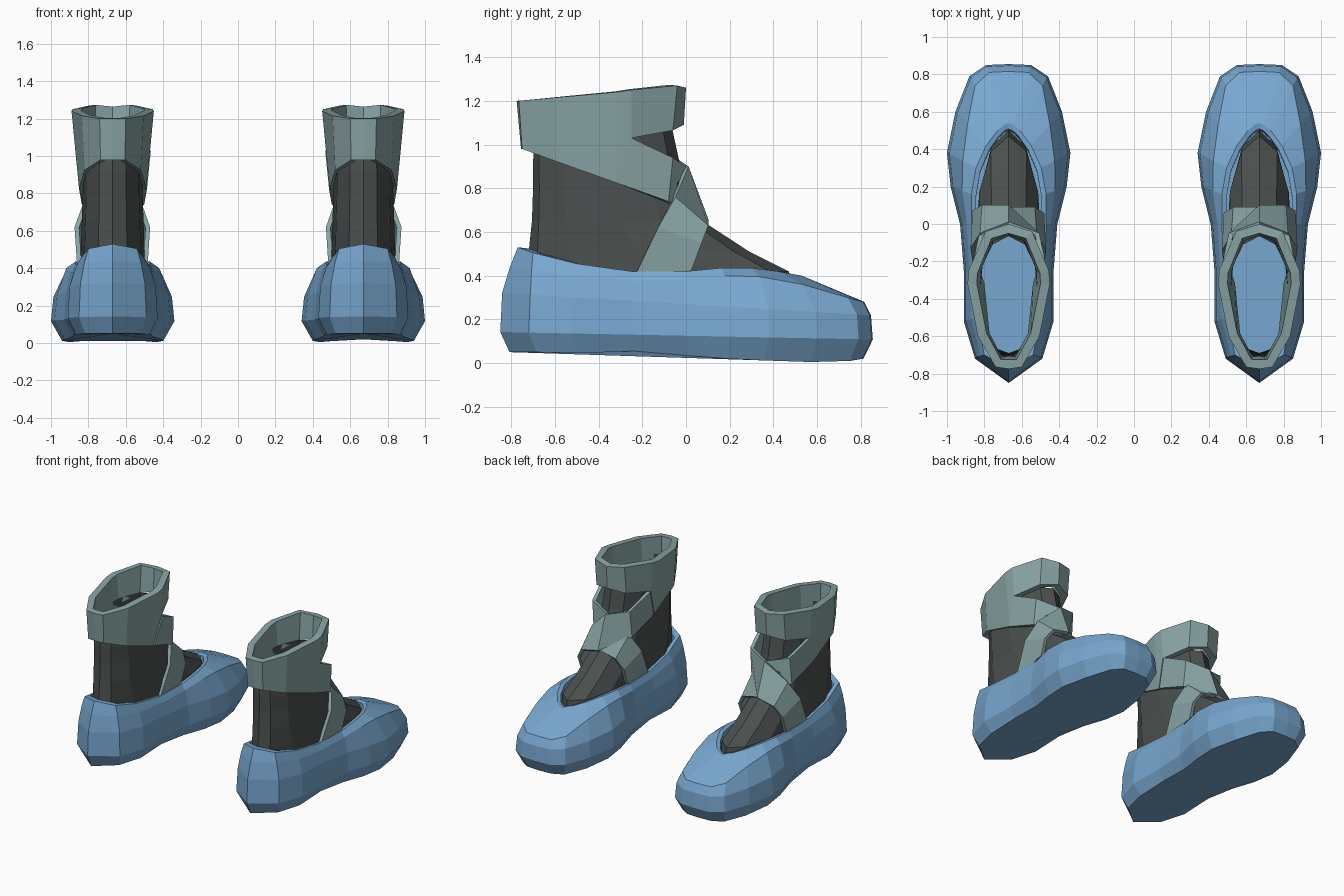
import bpy
import bmesh

if "Cube" in bpy.data.objects:
    bpy.data.objects.remove(bpy.data.objects["Cube"])

SIDE = 0.67  # distance of each shoe from the centre line


def material(name, colour):
    mat = bpy.data.materials.new(name)
    mat.use_nodes = True
    mat.diffuse_color = (*colour, 1)
    mat.node_tree.nodes["Principled BSDF"].inputs["Base Color"].default_value = (*colour, 1)
    return mat


BLUE = material("slipper blue", (0.19, 0.39, 0.63))
SAGE = material("ribbon sage", (0.25, 0.37, 0.37))
DARK = material("stocking charcoal", (0.07, 0.08, 0.078))


def loft(name, rows, mat, closed=True, cap_start=False, cap_end=False, thickness=0):
    """Bridge equal rows of points, then mirror the part for the other foot."""
    bm = bmesh.new()
    rings = [[bm.verts.new((x + SIDE, y, z)) for x, y, z in row] for row in rows]
    n = len(rings[0])
    for low, up in zip(rings, rings[1:]):
        for i in range(n if closed else n - 1):
            j = (i + 1) % n
            bm.faces.new((low[i], low[j], up[j], up[i]))
    if cap_start:
        bm.faces.new(rings[0][::-1])
    if cap_end:
        bm.faces.new(rings[-1])
    mesh = bpy.data.meshes.new(name)
    bm.to_mesh(mesh)
    bm.free()
    mesh.materials.append(mat)
    obj = bpy.data.objects.new(name, mesh)
    bpy.context.collection.objects.link(obj)
    if thickness:
        solid = obj.modifiers.new("thickness", "SOLIDIFY")
        solid.thickness = thickness
        solid.offset = -1
    obj.modifiers.new("other foot", "MIRROR").use_mirror_merge = False
    return obj


def full_ring(half):
    """Complete a half outline that runs from the heel to the toe."""
    return half + [(-x, y, z) for x, y, z in half[-2:0:-1]]


# Slipper stations, heel to toe:
# y, half width, sole z, shoulder blend, shoulder z, rim half width, rim y, rim z
stations = [
    (-0.85, 0.0, 0.05, 0.5, 0.44, 0.0, -0.77, 0.53),
    (-0.72, 0.18, 0.05, 0.5, 0.43, 0.13, -0.70, 0.505),
    (-0.52, 0.24, 0.045, 0.5, 0.40, 0.17, -0.50, 0.455),
    (-0.25, 0.24, 0.055, 0.5, 0.375, 0.19, -0.25, 0.42),
    (0.0, 0.26, 0.035, 0.5, 0.38, 0.20, 0.0, 0.42),
    (0.2, 0.31, 0.02, 0.5, 0.40, 0.20, 0.16, 0.435),
    (0.38, 0.33, 0.012, 0.5, 0.395, 0.175, 0.30, 0.435),
    (0.6, 0.285, 0.005, 0.35, 0.36, 0.12, 0.42, 0.42),
    (0.79, 0.21, 0.01, 0.15, 0.30, 0.06, 0.50, 0.405),
    (0.85, 0.12, 0.02, 0.1, 0.28, 0.025, 0.53, 0.40),
    (0.855, 0.0, 0.02, 0.1, 0.28, 0.0, 0.54, 0.395),
]
sole, welt, middle, shoulder, rim, lip, floor = ([] for _ in range(7))
for y, w, zs, t, zt, rw, ry, rz in stations:
    sole.append((w * 0.82, y * 0.95, zs))
    welt.append((w, y, 0.125 - 0.02 * y))
    mx, my, mz = w * 0.96, y * 0.99, 0.27 - 0.06 * y
    middle.append((mx, my, mz))
    shoulder.append((mx + (rw - mx) * t, my + (ry - my) * t, zt))
    rim.append((rw, ry, rz))
    lip.append((rw * 0.87, ry * 0.94, rz - 0.005))
    floor.append((rw * 0.87, ry * 0.92, 0.12))
loft("slipper", [full_ring(r) for r in (sole, welt, middle, shoulder, rim, lip, floor)],
     BLUE, cap_start=True, cap_end=True)

# Stocking: z, back y, front y, half width
plan = [(0, 0), (0.04, 0.45), (0.2, 0.88), (0.5, 1), (0.75, 0.9), (0.93, 0.55), (1, 0)]
levels = [
    (0.32, -0.71, 0.50, 0.165), (0.42, -0.725, 0.47, 0.175), (0.51, -0.72, 0.29, 0.17),
    (0.65, -0.705, 0.075, 0.165), (0.80, -0.70, 0.02, 0.16), (0.92, -0.70, -0.03, 0.16),
    (1.08, -0.69, -0.065, 0.155),
]
loft("stocking", [full_ring([(w * s, b + (f - b) * t, z) for t, s in plan])
                  for z, b, f, w in levels], DARK)

# Ankle cuff: x, y, top z, lower x, lower y, lower z
cuff = [
    (0.0, -0.775, 1.20, 0.0, -0.755, 0.98), (0.07, -0.765, 1.20, 0.065, -0.75, 0.98),
    (0.165, -0.60, 1.215, 0.15, -0.60, 0.925), (0.22, -0.32, 1.24, 0.18, -0.32, 0.825),
    (0.215, -0.25, 1.25, 0.2, -0.25, 1.03), (0.125, -0.04, 1.27, 0.125, -0.06, 1.065),
    (0.0, 0.0, 1.26, 0.0, -0.01, 1.09),
]
loft("ankle_cuff", [full_ring([c[3:] for c in cuff]), full_ring([c[:3] for c in cuff])],
     SAGE, thickness=0.05)

# Crossed ribbons: from the cuff, over the instep, down to the opposite rim
lower = [(0.18, -0.32, 0.825), (0.165, -0.08, 0.74), (0.0, 0.09, 0.66),
         (-0.14, 0.09, 0.63), (-0.19, 0.06, 0.55), (-0.185, 0.0, 0.39)]
upper = [(0.2, -0.25, 1.03), (0.16, -0.06, 0.94), (0.0, 0.0, 0.90),
         (-0.15, -0.06, 0.76), (-0.2, -0.14, 0.62), (-0.185, -0.25, 0.39)]
loft("outer_ribbon", [lower, upper], SAGE, closed=False, thickness=0.025)


def crossed(row):
    return [(-x * 1.02, y + 0.012, z) for x, y, z in reversed(row)]


loft("inner_ribbon", [crossed(lower), crossed(upper)], SAGE, closed=False, thickness=0.025)
